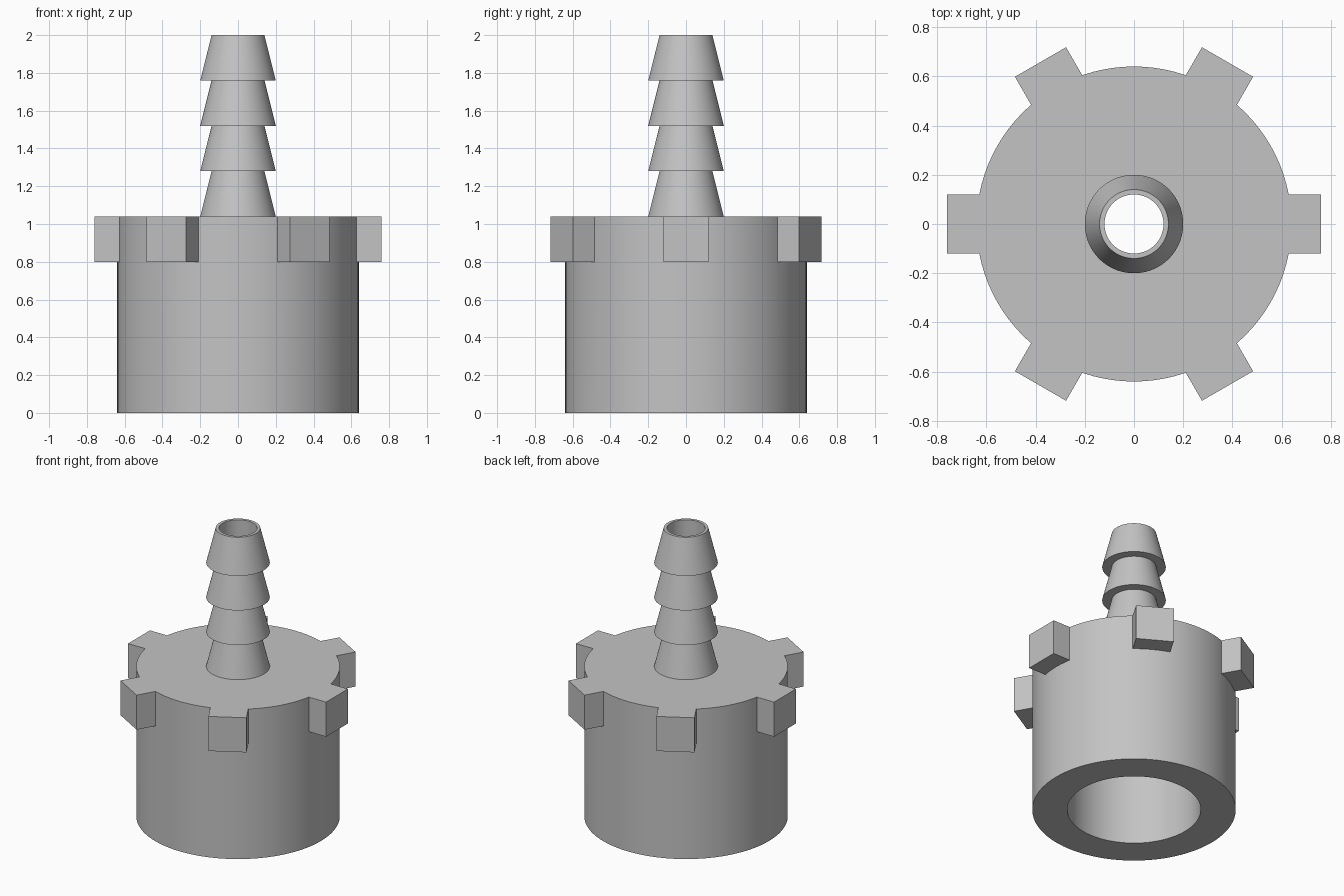
import bpy, bmesh, math
from mathutils import Matrix

if "Cube" in bpy.data.objects:
    bpy.data.objects.remove(bpy.data.objects["Cube"])

SEGMENTS = 96

grey = bpy.data.materials.new("plain_grey")
grey.diffuse_color = (0.55, 0.55, 0.55, 1)
grey.use_nodes = True
grey.node_tree.nodes["Principled BSDF"].inputs["Base Color"].default_value = grey.diffuse_color


def make_object(name, bm):
    bmesh.ops.recalc_face_normals(bm, faces=bm.faces)
    mesh = bpy.data.meshes.new(name)
    bm.to_mesh(mesh)
    bm.free()
    mesh.materials.append(grey)
    obj = bpy.data.objects.new(name, mesh)
    bpy.context.collection.objects.link(obj)
    return obj


def lathe(name, profile):
    """Spin a closed (radius, height) profile around z."""
    bm = bmesh.new()
    rings = []
    for i in range(SEGMENTS):
        a = 2 * math.pi * i / SEGMENTS
        rings.append([bm.verts.new((r * math.cos(a), r * math.sin(a), z)) for r, z in profile])
    n = len(profile)
    for i in range(SEGMENTS):
        a, b = rings[i], rings[(i + 1) % SEGMENTS]
        for j in range(n):
            k = (j + 1) % n
            bm.faces.new((a[j], b[j], b[k], a[k]))
    return make_object(name, bm)


# Hollow socket and barbed hose stem, one revolved profile
BASE_TOP, TOP, BARBS = 1.04, 2.0, 4
step = (TOP - BASE_TOP) / BARBS
profile = [(0.42, 0), (0.64, 0), (0.64, BASE_TOP)]
for i in range(BARBS):
    z = BASE_TOP + i * step
    profile += [(0.2, z), (0.14, z + step)]
profile += [(0.12, TOP), (0.12, 0.8), (0.42, 0.8)]
fitting = lathe("hose_fitting", profile)

# Six grip lugs around the collar
bm = bmesh.new()
for i in range(6):
    place = (Matrix.Rotation(i * math.pi / 3, 4, 'Z')
             @ Matrix.Translation((0.66, 0, 0.92))
             @ Matrix.Diagonal((0.2, 0.24, 0.24, 1)))
    bmesh.ops.create_cube(bm, size=1, matrix=place)
lugs = make_object("grip_lugs", bm)
lugs.hide_render = True

# Merge the lugs into the collar
union = fitting.modifiers.new("lug_union", 'BOOLEAN')
union.operation = 'UNION'
union.solver = 'EXACT'
union.object = lugs
bpy.context.view_layer.objects.active = fitting
fitting.select_set(True)
bpy.ops.object.modifier_apply(modifier=union.name)
bpy.data.objects.remove(lugs)
bpy.ops.object.shade_smooth_by_angle(angle=math.radians(25))
